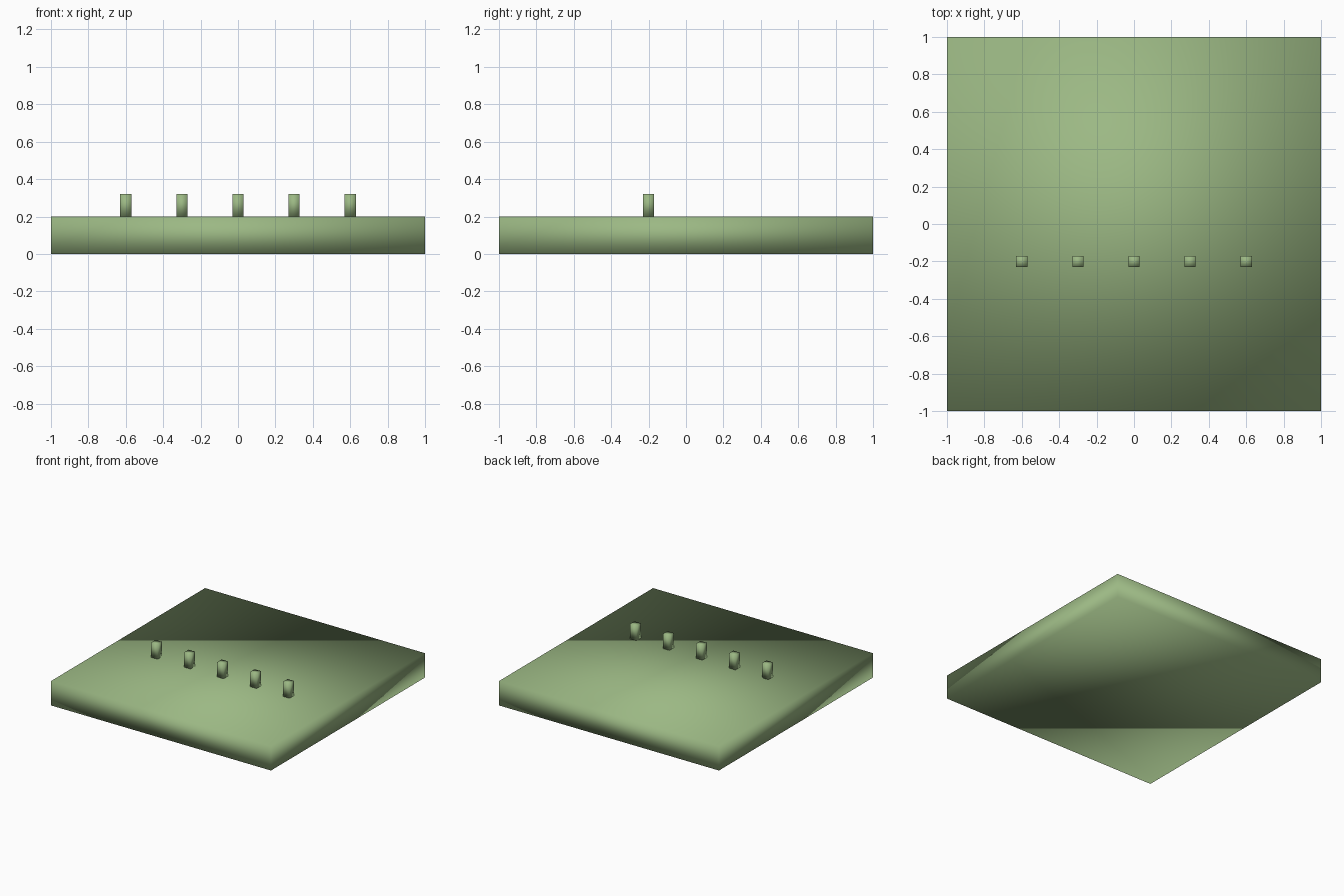
import bpy

if "Cube" in bpy.data.objects:
    bpy.data.objects.remove(bpy.data.objects["Cube"])

green = bpy.data.materials.new("green")
green.diffuse_color = (0.33, 0.48, 0.23, 1)
green.use_nodes = True
green.node_tree.nodes["Principled BSDF"].inputs["Base Color"].default_value = green.diffuse_color


def box(name, size, base):
    """Smooth-shaded box whose bottom centre sits at base."""
    x, y, z = base
    bpy.ops.mesh.primitive_cube_add(size=1, location=(x, y, z + size[2] / 2))
    ob = bpy.context.object
    ob.name = name
    ob.scale = size
    bpy.ops.object.transform_apply(location=False, rotation=False, scale=True)
    bpy.ops.object.shade_smooth()
    ob.data.materials.append(green)
    return ob


# Square base slab
box("base_slab", (2, 2, 0.2), (0, 0, 0))

# Row of five short pegs standing on the slab
for i in range(5):
    box(f"peg_{i + 1}", (0.06, 0.06, 0.12), (-0.6 + 0.3 * i, -0.2, 0.2))
